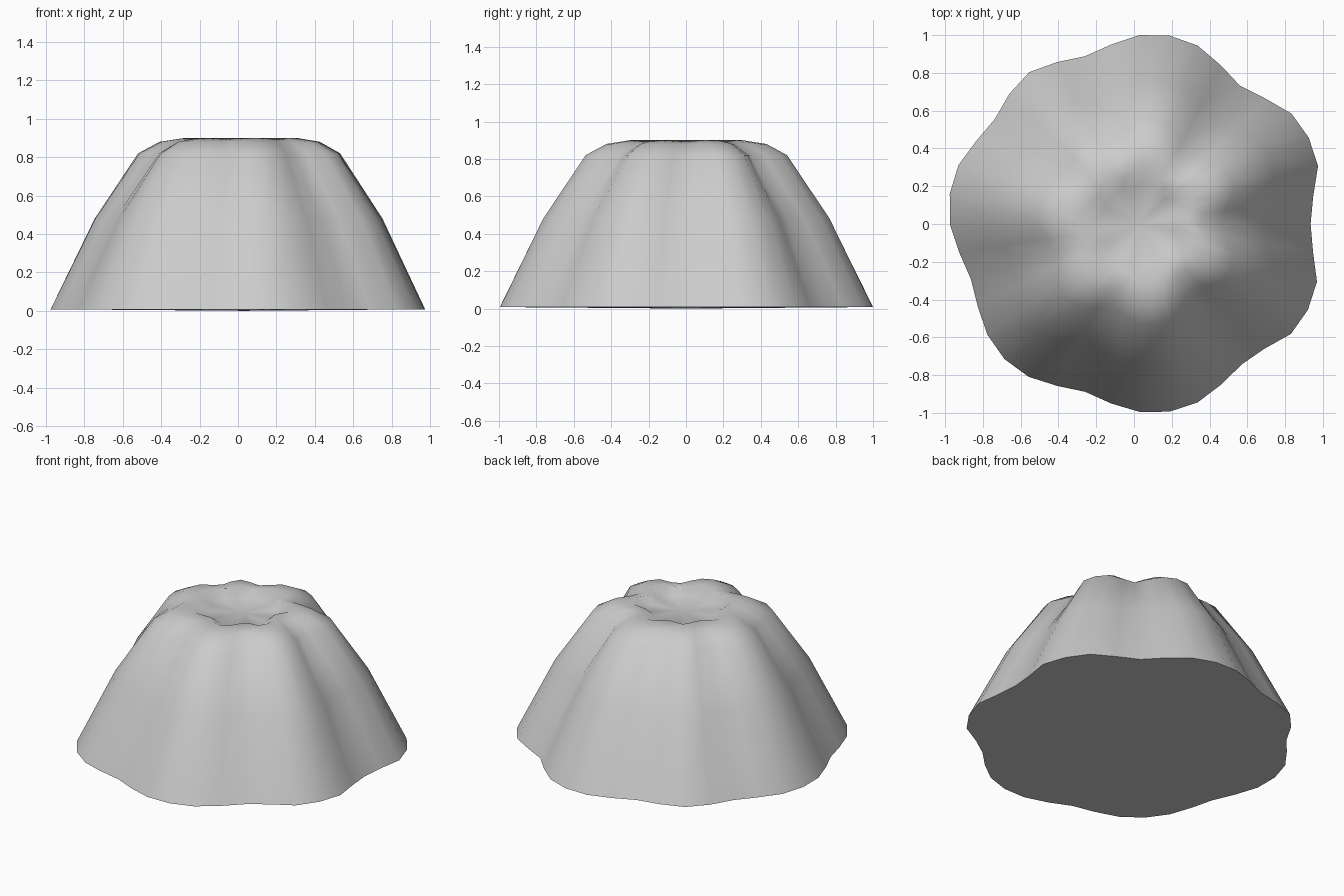
import bpy, bmesh
from math import cos, sin, tau

if "Cube" in bpy.data.objects:
    bpy.data.objects.remove(bpy.data.objects["Cube"])

# Lobed base outline: radius every 9 degrees
OUTLINE = [.905, .93, .993, 1.005, .994, .94, .904, .944, .993, 1.01,
           1.0, .962, .934, .962, .994, .975, .947, .97, 1.009, 1.018,
           1.005, .967, .94, .962, .997, 1.012, 1.0, .962, .934, .962,
           .995, 1.006, .993, .953, .919, .934, .99, 1.0, .987, .929]
N = len(OUTLINE)
MEAN, CX = .96, .03

# Profile rings from foot to crater: mean radius, height, lobe strength
RINGS = [(.96, .008, 1), (.725, .48, 1.05), (.49, .82, 1.15),
         (.38, .88, 1.1), (.27, .90, .7), (.20, .86, .2)]

bm = bmesh.new()


def ring(radius, z, strength):
    return [bm.verts.new((CX + (radius + (r - MEAN) * strength) * cos(tau * i / N),
                          (radius + (r - MEAN) * strength) * sin(tau * i / N), z))
            for i, r in enumerate(OUTLINE)]


# Mountain flanks, shoulder and crater wall
loops = [ring(*p) for p in RINGS]
for a, b in zip(loops, loops[1:]):
    for i in range(N):
        j = (i + 1) % N
        bm.faces.new((a[i], a[j], b[j], b[i]))

# Crater floor and underside fans
floor = bm.verts.new((CX, 0, .855))
under = bm.verts.new((CX, 0, 0))
for i in range(N):
    j = (i + 1) % N
    bm.faces.new((loops[-1][i], loops[-1][j], floor))
    bm.faces.new((loops[0][j], loops[0][i], under))

mesh = bpy.data.meshes.new("crater_mountain")
bm.to_mesh(mesh)
bm.free()
obj = bpy.data.objects.new("crater_mountain", mesh)
bpy.context.collection.objects.link(obj)
bpy.context.view_layer.objects.active = obj
obj.select_set(True)
bpy.ops.object.shade_smooth_by_angle(angle=1.0)
